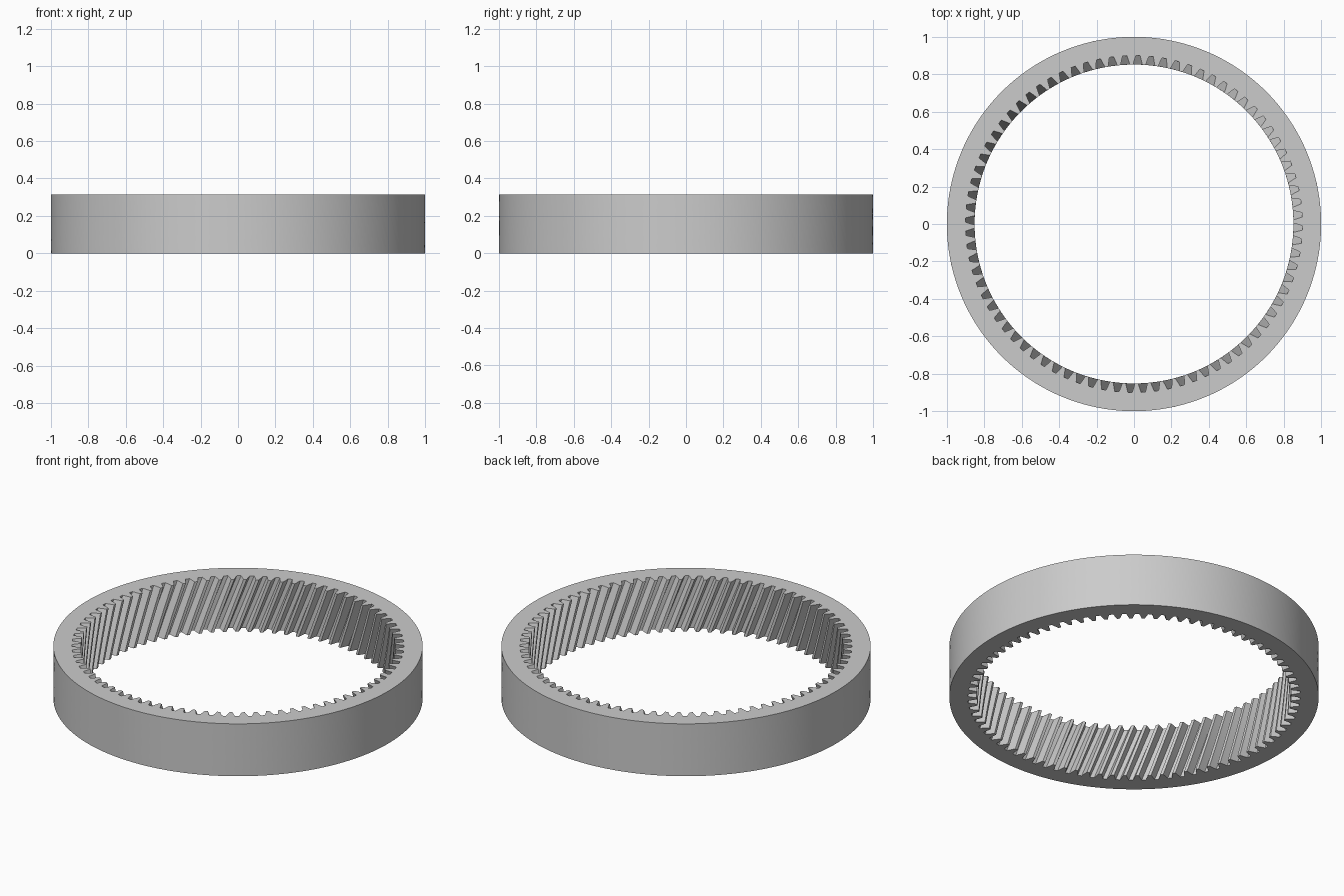
import bpy
import bmesh
import math

cube = bpy.data.objects.get("Cube")
if cube:
    bpy.data.objects.remove(cube, do_unlink=True)

TEETH = 80
HEIGHT = 0.313
OUTER, ROOT, PITCH, TIP = 1.0, 0.9, 0.876, 0.852
TWIST = 0.13          # helical turn from bottom to top
LEVELS = 8
STEP = math.tau / TEETH
PHASE = 0.7 * STEP

# One tooth space: (radius, half width), narrow at the root and wide at the tip
FLANK = [(TIP, 0.025), (PITCH, 0.0185), (ROOT, 0.0115)]
space = [(r, -w / r) for r, w in FLANK] + [(r, w / r) for r, w in reversed(FLANK)]
profile = [(r, a + i * STEP + PHASE) for i in range(TEETH) for r, a in space]
count = len(profile)

bm = bmesh.new()


def ring(z, radius=None):
    """Toothed ring of vertices, or a round one when a radius is given."""
    turn = TWIST * (1 - z / HEIGHT)
    return [bm.verts.new(((radius or r) * math.cos(a + turn),
                          (radius or r) * math.sin(a + turn), z))
            for r, a in profile]


def bridge(a, b):
    for i in range(count):
        j = (i + 1) % count
        bm.faces.new((a[i], a[j], b[j], b[i]))


# Helical toothed bore and plain outer wall
heights = [HEIGHT * k / LEVELS for k in range(LEVELS + 1)]
bore = [ring(z) for z in heights]
wall = [ring(z, OUTER) for z in heights]
for k in range(LEVELS):
    bridge(bore[k + 1], bore[k])
    bridge(wall[k], wall[k + 1])

# Flat top and bottom faces
bridge(wall[-1], bore[-1])
bridge(bore[0], wall[0])

bmesh.ops.recalc_face_normals(bm, faces=bm.faces)
mesh = bpy.data.meshes.new("helical_ring_gear")
bm.to_mesh(mesh)
bm.free()

grey = bpy.data.materials.new("light grey")
grey.use_nodes = True
colour = (0.6, 0.6, 0.6, 1)
grey.diffuse_color = colour
grey.node_tree.nodes["Principled BSDF"].inputs["Base Color"].default_value = colour
mesh.materials.append(grey)

gear = bpy.data.objects.new("helical_ring_gear", mesh)
bpy.context.collection.objects.link(gear)
bpy.ops.object.select_all(action='DESELECT')
gear.select_set(True)
bpy.context.view_layer.objects.active = gear
bpy.ops.object.shade_smooth_by_angle(angle=math.radians(25))
